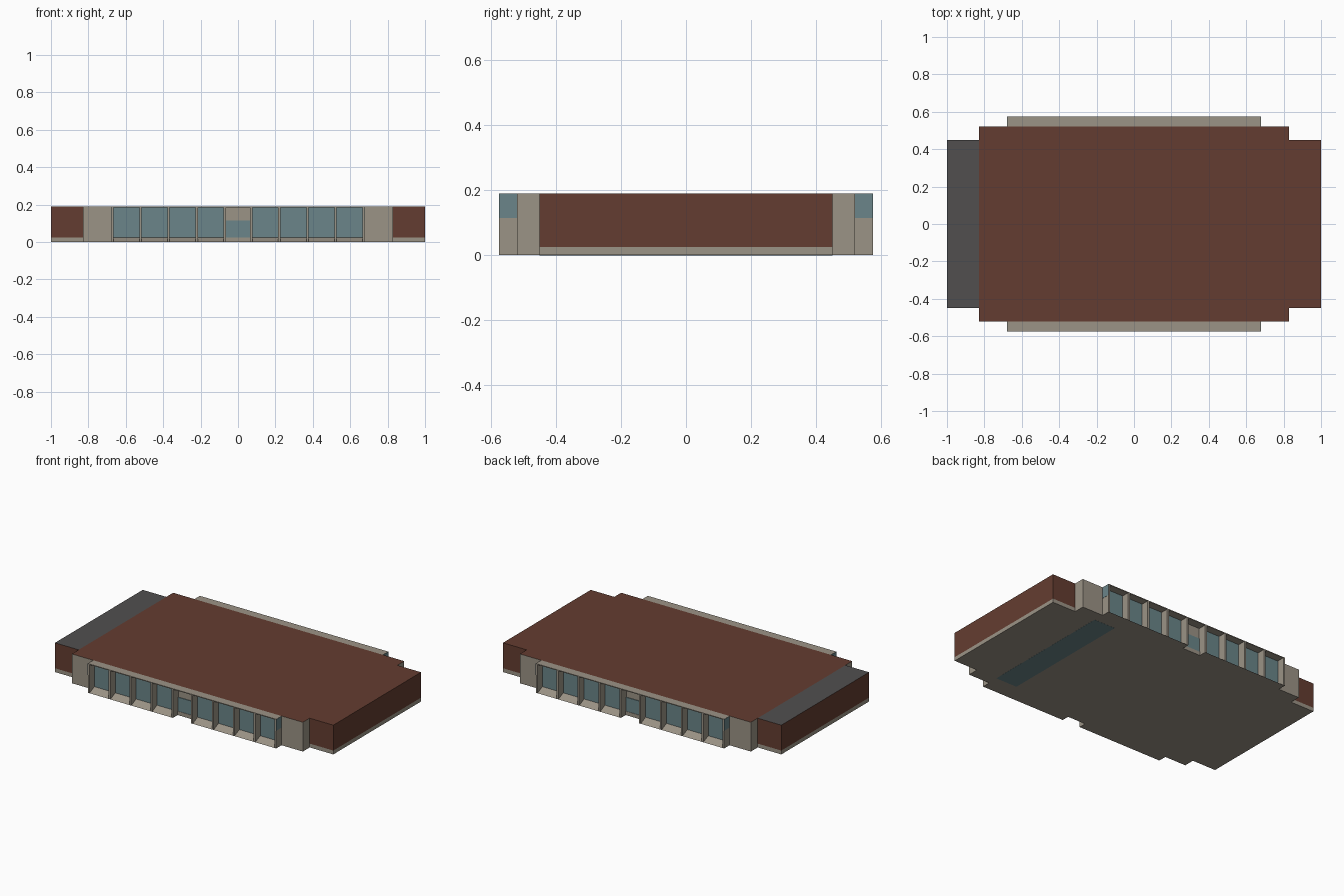
import bpy, bmesh

if "Cube" in bpy.data.objects:
    bpy.data.objects.remove(bpy.data.objects["Cube"])


def material(name, hex_rgb):
    m = bpy.data.materials.new(name)
    lin = [(int(hex_rgb[i:i + 2], 16) / 255) ** 2.2 for i in (0, 2, 4)]
    m.diffuse_color = (*lin, 1)
    m.use_nodes = True
    m.node_tree.nodes["Principled BSDF"].inputs["Base Color"].default_value = m.diffuse_color
    return m


brick = material("brick", "643f34")
stone = material("stone", "9a9285")
glass = material("glass", "6a8488")
grey = material("grey_roof", "525050")


def finish(bm, name, mats, mirror):
    bmesh.ops.recalc_face_normals(bm, faces=bm.faces)
    me = bpy.data.meshes.new(name)
    bm.to_mesh(me)
    bm.free()
    ob = bpy.data.objects.new(name, me)
    bpy.context.collection.objects.link(ob)
    for m in mats:
        me.materials.append(m)
    if mirror:
        mod = ob.modifiers.new("mirror", 'MIRROR')
        mod.use_axis = ('X' in mirror, 'Y' in mirror, False)
        mod.use_mirror_merge = False
    return ob


def prism(name, x0, x1, profile, mat, mirror="", top=None):
    """Extrude a (y, z) profile along x; upward faces can take another material."""
    bm = bmesh.new()
    face = bm.faces.new([bm.verts.new((x0, y, z)) for y, z in profile])
    ext = bmesh.ops.extrude_face_region(bm, geom=[face])
    for v in ext["geom"]:
        if isinstance(v, bmesh.types.BMVert):
            v.co.x = x1
    bmesh.ops.recalc_face_normals(bm, faces=bm.faces)
    for f in bm.faces:
        f.material_index = 1 if top and f.normal.z > 0.5 else 0
    return finish(bm, name, [mat, top] if top else [mat], mirror)


def box(name, x, y, z, mat, mirror="", top=None):
    prof = [(y[0], z[0]), (y[1], z[0]), (y[1], z[1]), (y[0], z[1])]
    return prism(name, x[0], x[1], prof, mat, mirror, top)


H, WALL, OUT, END = 0.19, -0.52, -0.575, 0.677

# Main hall with brick-coloured roof
box("main_hall", (-0.83, 0.83), (WALL, -WALL), (0, H), stone, top=brick)

# End wings on a low stone plinth; the left one has a grey roof
box("wing_plinth", (0.83, 1), (-0.45, 0.45), (0, 0.025), stone, "X")
box("right_wing", (0.83, 1), (-0.45, 0.45), (0.025, H), brick)
box("left_wing", (-1, -0.83), (-0.45, 0.45), (0.025, H), brick, top=grey)

# Projecting canopy over the bays, front and back
box("canopy", (-END, END), (OUT, WALL), (H - 0.005, H), stone, "Y")

# Window bays: fins, glass and sloping sills, mirrored to all four quarters
start, fin = 0.065, 0.012
pitch = (END - fin - start) / 4
for i in range(5):
    x = start + i * pitch
    box("bay_fin", (x, x + fin), (OUT, WALL), (0, H - 0.005), stone, "XY")
    if i < 4:
        a, b = x + fin, x + pitch
        box("bay_window", (a, b), (WALL - 0.004, WALL), (0.02, H - 0.005), glass, "XY")
        prism("bay_sill", a, b, [(OUT, 0), (WALL, 0), (WALL, 0.025)], stone, "XY")

# Glass band on the upper outer side of each row
box("end_glass", (END, END + 0.001), (OUT, WALL), (0.115, H - 0.001), glass, "XY")

# Recessed entrance in the middle of each long side
box("entrance_glass", (-0.065, 0.065), (WALL - 0.004, WALL), (0.025, 0.115), glass, "Y")
box("entrance_step", (-0.065, 0.065), (WALL - 0.006, WALL), (0, 0.025), stone, "Y")

# Glass-coloured strip under the floor
box("floor_strip", (0.526, 0.68), (-0.45, 0.45), (-0.0005, 0.0005), glass)
